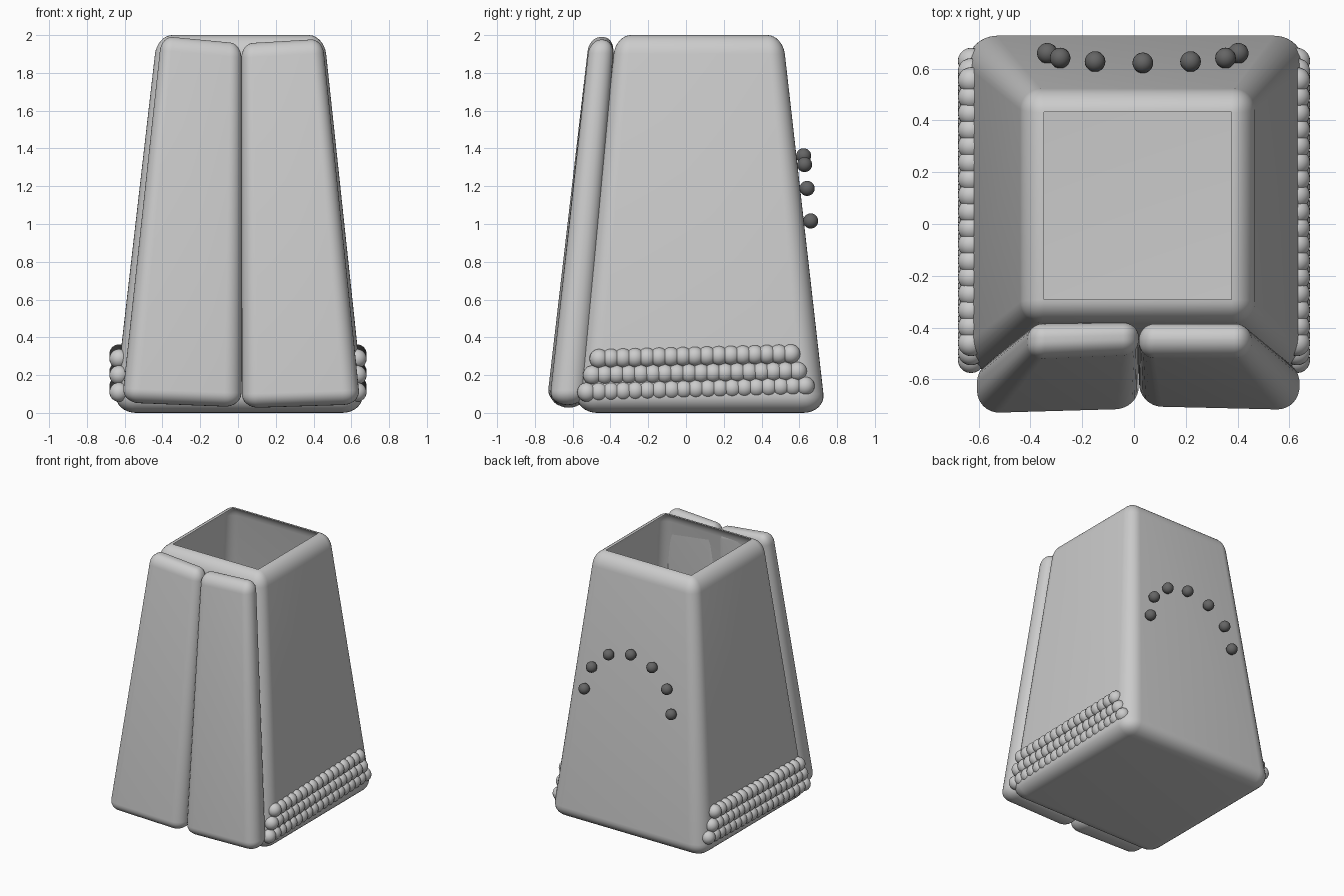
import bpy, bmesh, math
from mathutils import Vector

old = bpy.data.objects.get("Cube")
if old:
    bpy.data.objects.remove(old, do_unlink=True)


def material(name, value):
    m = bpy.data.materials.new(name)
    m.use_nodes = True
    col = (value, value, value, 1)
    m.diffuse_color = col
    m.node_tree.nodes["Principled BSDF"].inputs["Base Color"].default_value = col
    return m


LIGHT = material("light grey", 0.6)
DARK = material("dark grey", 0.13)


def finish(bm, name, mat):
    me = bpy.data.meshes.new(name)
    for f in bm.faces:
        f.smooth = True
    bm.to_mesh(me)
    bm.free()
    me.materials.append(mat)
    ob = bpy.data.objects.new(name, me)
    bpy.context.collection.objects.link(ob)
    return ob


def soft_block(bottom, top, radius):
    """Rounded box, tapered so that its corners reach the two given loops."""
    b = [Vector(p) for p in bottom]
    t = [Vector(p) for p in top]
    size = Vector(((b[1].x - b[0].x + t[1].x - t[0].x) / 2,
                   (b[3].y - b[0].y + t[3].y - t[0].y) / 2,
                   t[0].z - b[0].z))
    bm = bmesh.new()
    bmesh.ops.create_cube(bm, size=1)
    bmesh.ops.scale(bm, verts=bm.verts, vec=size)
    bmesh.ops.bevel(bm, geom=bm.edges[:], offset=radius, offset_type='OFFSET',
                    segments=8, profile=0.5, affect='EDGES', clamp_overlap=True)
    for v in bm.verts:
        u, w, h = (v.co[k] / size[k] + 0.5 for k in range(3))
        low = b[0].lerp(b[1], u).lerp(b[3].lerp(b[2], u), w)
        high = t[0].lerp(t[1], u).lerp(t[3].lerp(t[2], u), w)
        v.co = low.lerp(high, h)
    return bm


def square(cx, cy, half, z):
    return [(cx + sx * half, cy + sy * half, z)
            for sx, sy in ((-1, -1), (1, -1), (1, 1), (-1, 1))]


# Tapered body, a thin shell open at the top
bm = soft_block(square(0.006, 0.075, 0.664, 0), square(0.014, 0.07, 0.442, 2), 0.1)
lid = max(bm.faces, key=lambda f: f.calc_center_median().z)
bmesh.ops.delete(bm, geom=[lid], context='FACES')
finish(bm, "body", LIGHT)


# Two front panels: each corner is x, z, front y, back y
def panel(name, low_a, low_b, high_a, high_b):
    def loop(a, b):
        return [(a[0], a[2], a[1]), (b[0], b[2], b[1]),
                (b[0], b[3], b[1]), (a[0], a[3], a[1])]
    bm = soft_block(loop(low_a, low_b), loop(high_a, high_b), 0.075)
    finish(bm, name, LIGHT)


panel("right_front_panel",
      (-0.615, 0.055, -0.74, -0.53), (0.018, 0.03, -0.722, -0.53),
      (-0.405, 1.995, -0.515, -0.38), (0.018, 1.955, -0.497, -0.375))
panel("left_front_panel",
      (0.02, 0.025, -0.712, -0.53), (0.648, 0.045, -0.727, -0.53),
      (0.018, 1.955, -0.51, -0.38), (0.447, 1.98, -0.51, -0.38))


def beads(name, points, radius, mat):
    bm = bmesh.new()
    for p in points:
        made = bmesh.ops.create_uvsphere(bm, u_segments=20, v_segments=12, radius=radius)
        bmesh.ops.translate(bm, verts=made["verts"], vec=Vector(p))
    finish(bm, name, mat)


# Three rows of beads low on each side: count, y range, z range
rows = ((17, -0.46, 0.555, 0.287, 0.312),
        (18, -0.495, 0.59, 0.2, 0.22),
        (19, -0.525, 0.63, 0.11, 0.142))
for side, label in ((1, "left"), (-1, "right")):
    for r, (n, y0, y1, z0, z1) in enumerate(rows):
        pts = [(side * 0.63, y0 + (y1 - y0) * i / (n - 1), z0 + (z1 - z0) * i / (n - 1))
               for i in range(n)]
        beads(f"{label}_bead_row_{r + 1}", pts, 0.051, LIGHT)

# Arch of dark balls on the back
arch = []
for i in range(7):
    a = math.pi * i / 6
    rise = 0.345 * math.sin(a)
    arch.append((0.034 + 0.369 * math.cos(a), 0.66 - 0.108 * rise, 1.016 + rise))
beads("back_ball_arch", arch, 0.04, DARK)
